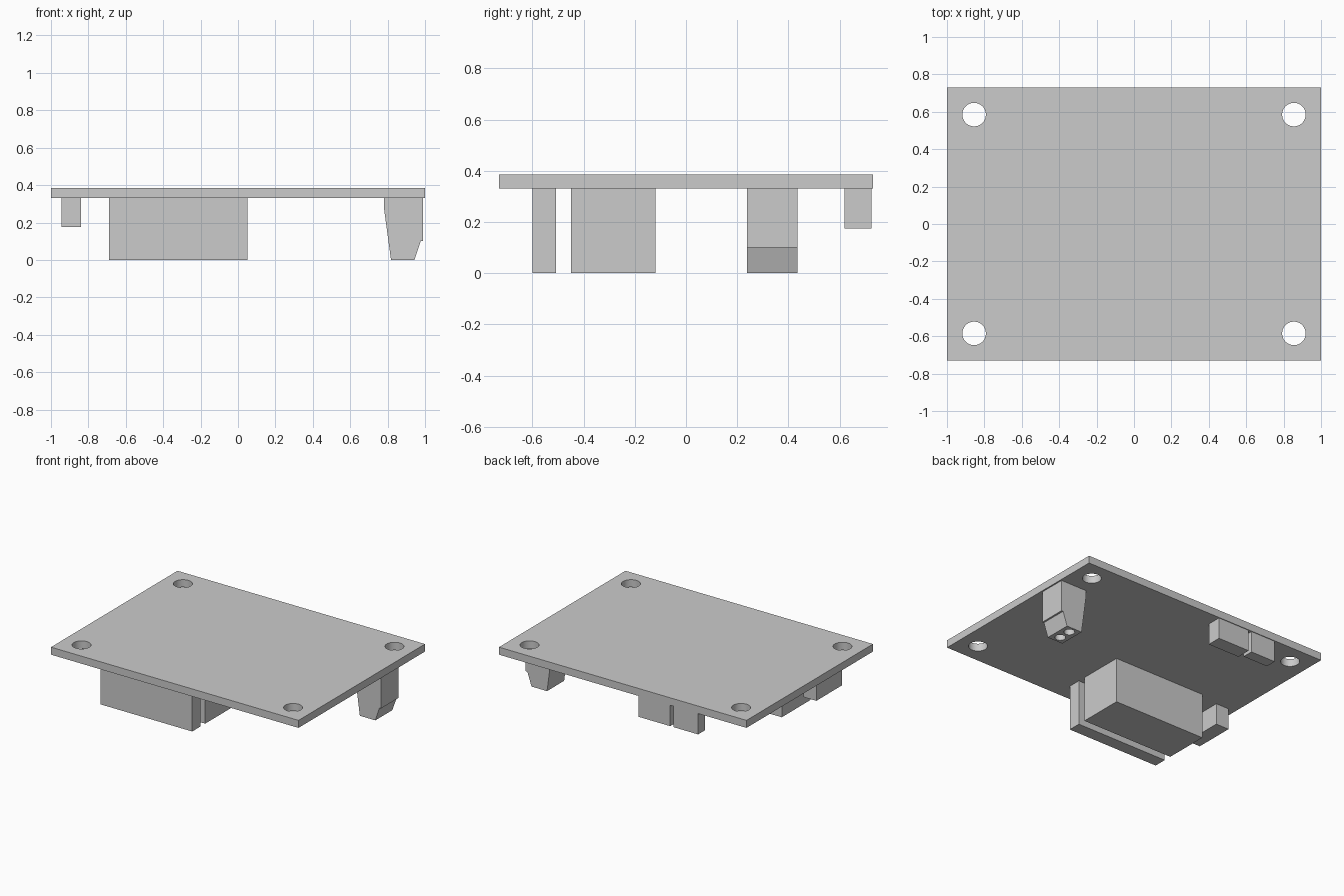
import bpy, bmesh, math

if "Cube" in bpy.data.objects:
    bpy.data.objects.remove(bpy.data.objects["Cube"])

BOARD_Z = 0.33  # underside of the board


def make_object(name, bm):
    bmesh.ops.recalc_face_normals(bm, faces=bm.faces)
    mesh = bpy.data.meshes.new(name)
    bm.to_mesh(mesh)
    bm.free()
    ob = bpy.data.objects.new(name, mesh)
    bpy.context.collection.objects.link(ob)
    return ob


def box(name, x0, x1, y0, y1, z0, z1=BOARD_Z):
    bm = bmesh.new()
    bmesh.ops.create_cube(bm, size=1)
    for v in bm.verts:
        v.co = (x0 + (v.co.x + 0.5) * (x1 - x0),
                y0 + (v.co.y + 0.5) * (y1 - y0),
                z0 + (v.co.z + 0.5) * (z1 - z0))
    return make_object(name, bm)


def extrude_profile(name, points, y0, y1):
    bm = bmesh.new()
    face = bm.faces.new([bm.verts.new((x, y0, z)) for x, z in points])
    ext = bmesh.ops.extrude_face_region(bm, geom=[face])
    for v in ext["geom"]:
        if isinstance(v, bmesh.types.BMVert):
            v.co.y = y1
    return make_object(name, bm)


def drill(ob, centres, radius, z0, z1):
    for x, y in centres:
        bpy.ops.mesh.primitive_cylinder_add(vertices=40, radius=radius, depth=z1 - z0,
                                            location=(x, y, (z0 + z1) / 2))
        cutter = bpy.context.object
        cutter.hide_render = True
        mod = ob.modifiers.new("hole", "BOOLEAN")
        mod.operation, mod.solver, mod.object = "DIFFERENCE", "EXACT", cutter
        bpy.context.view_layer.objects.active = ob
        bpy.ops.object.modifier_apply(modifier=mod.name)
        bpy.data.objects.remove(cutter)
    bpy.ops.object.select_all(action="DESELECT")
    ob.select_set(True)
    bpy.context.view_layer.objects.active = ob
    bpy.ops.object.shade_smooth_by_angle(angle=math.radians(20))


# circuit board with four mounting holes
board = box("circuit_board", -1, 1, -0.73, 0.73, BOARD_Z, 0.385)
drill(board, [(sx * 0.855, sy * 0.585) for sx in (-1, 1) for sy in (-1, 1)],
      0.063, 0.2, 0.5)

# components hanging under the board
box("main_module", -0.69, 0.05, -0.45, -0.12, 0)
box("pin_strip", -0.69, 0.05, -0.6, -0.507, 0)
box("side_socket", -0.945, -0.84, -0.45, -0.155, 0.175)
box("rear_socket_long", -0.38, -0.125, 0.62, 0.725, 0.175)
box("rear_socket_short", -0.605, -0.405, 0.645, 0.725, 0.175)

# wire terminal with two sockets in its end
terminal = extrude_profile("wire_terminal",
                           [(0.78, 0.33), (0.99, 0.33), (0.99, 0.1), (0.977, 0.1),
                            (0.943, 0), (0.818, 0), (0.78, 0.28)], 0.238, 0.436)
drill(terminal, [(0.88, 0.29), (0.88, 0.384)], 0.036, -0.1, 0.1)
